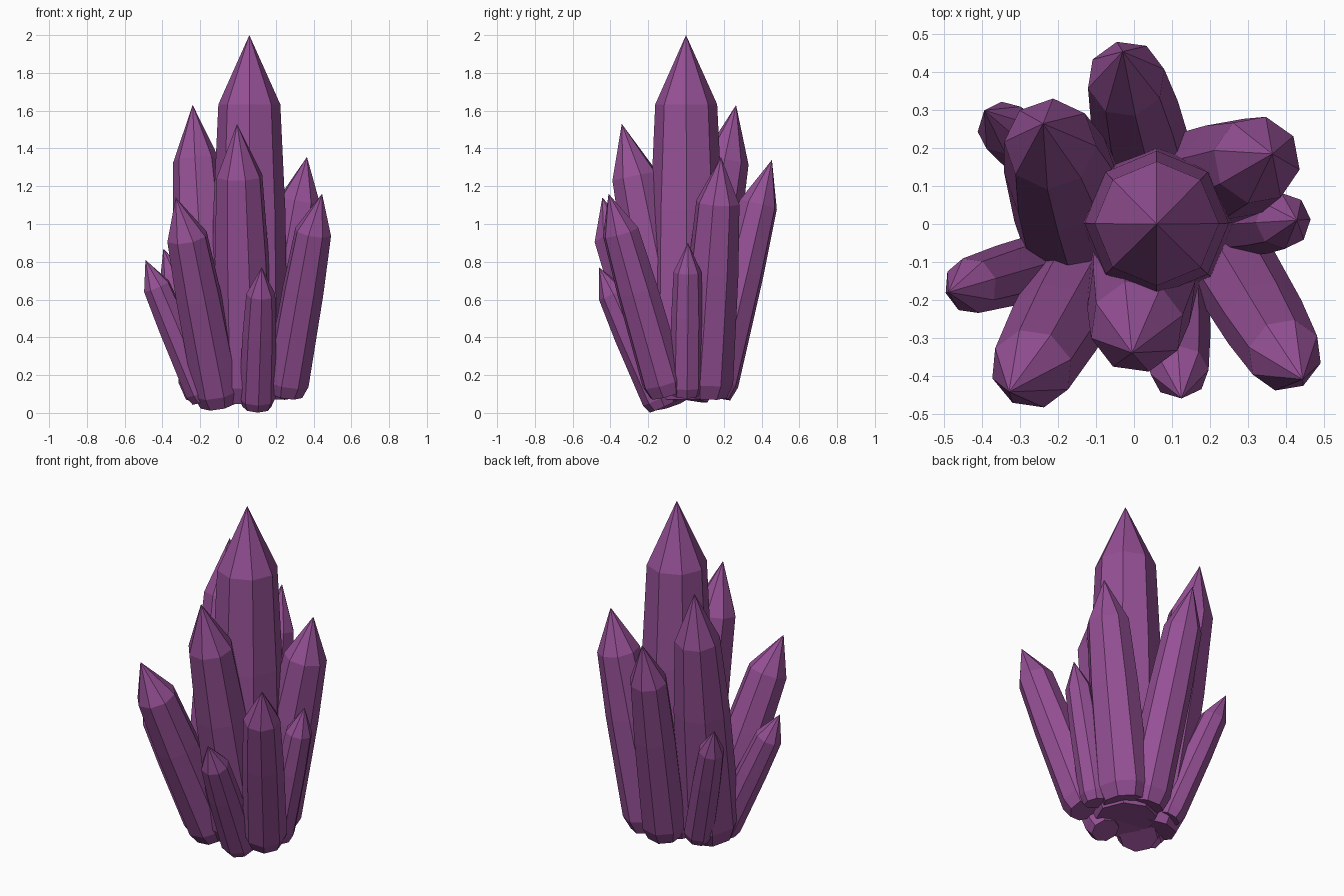
import bpy, bmesh, math
from mathutils import Vector

if "Cube" in bpy.data.objects:
    bpy.data.objects.remove(bpy.data.objects["Cube"])

mat = bpy.data.materials.new("purple_crystal")
mat.diffuse_color = (0.30, 0.08, 0.30, 1)
mat.use_nodes = True
mat.node_tree.nodes["Principled BSDF"].inputs["Base Color"].default_value = mat.diffuse_color


def crystal(name, base, tip, radius, shoulder=0.88, turn=0.0, shift=(0, 0), sides=8):
    """Faceted prism along base->tip, closed by a pointed pyramid.
    shift moves the shaft's upper end sideways relative to the tip."""
    base, tip = Vector(base), Vector(tip)
    axis = tip + Vector((*shift, 0)) - base
    rot = axis.to_track_quat('Z', 'Y')
    # (fraction of length, fraction of radius): foot, flare, belly, shoulder
    profile = [(0.0, 0.80), (0.06, 1.0), (0.52, 0.5 + shoulder / 2 + 0.03), (0.81, shoulder)]
    bm = bmesh.new()
    rings = []
    for t, k in profile:
        ring = []
        for i in range(sides):
            a = math.tau * i / sides + turn
            off = Vector((math.cos(a), math.sin(a), 0)) * radius * k
            ring.append(bm.verts.new(base + axis * t + rot @ off))
        rings.append(ring)
    apex = bm.verts.new(tip)
    bm.faces.new(rings[0][::-1])
    for i in range(sides):
        j = (i + 1) % sides
        for lo, hi in zip(rings, rings[1:]):
            bm.faces.new((lo[i], lo[j], hi[j], hi[i]))
        bm.faces.new((rings[-1][i], rings[-1][j], apex))
    mesh = bpy.data.meshes.new(name)
    bm.to_mesh(mesh)
    bm.free()
    mesh.materials.append(mat)
    bpy.context.collection.objects.link(bpy.data.objects.new(name, mesh))


HALF = math.pi / 8

# Central spire
crystal("main_crystal", (0.06, 0.005, 0.07), (0.06, 0, 2.0), 0.205, 0.80)

# Large crystals around the spire
crystal("back_left_crystal", (-0.14, -0.02, 0.08), (-0.24, 0.265, 1.63), 0.17, 0.72, HALF)
crystal("front_crystal", (0.04, -0.04, 0.07), (-0.005, -0.34, 1.53), 0.16, 0.78, HALF, (0.005, 0.015))
crystal("back_right_crystal", (0.15, 0.10, 0.09), (0.365, 0.185, 1.355), 0.148, 0.79, HALF / 2)
crystal("back_crystal", (0.04, 0.14, 0.09), (-0.03, 0.455, 1.34), 0.125, 0.83, 0, (-0.005, -0.015))
crystal("front_right_crystal", (0.25, -0.10, 0.10), (0.445, -0.41, 1.16), 0.118, 0.84, 0, (-0.012, 0.006))
crystal("front_left_crystal", (-0.10, -0.08, 0.05), (-0.33, -0.443, 1.14), 0.13, 0.85, 0, (0.02, -0.01))

# Small outer crystals
crystal("left_small_crystal", (-0.18, -0.09, 0.07), (-0.49, -0.18, 0.81), 0.085)
crystal("back_left_small_crystal", (-0.15, 0.10, 0.10), (-0.395, 0.30, 0.87), 0.085, 0.84, 0, (0.005, -0.01))
crystal("right_small_crystal", (0.26, 0.0, 0.09), (0.43, 0.01, 0.90), 0.088, 0.84, 0, (-0.005, 0))
crystal("front_small_crystal", (0.10, -0.12, 0.033), (0.125, -0.46, 0.77), 0.096, 0.80, 0, (0, 0.006))
